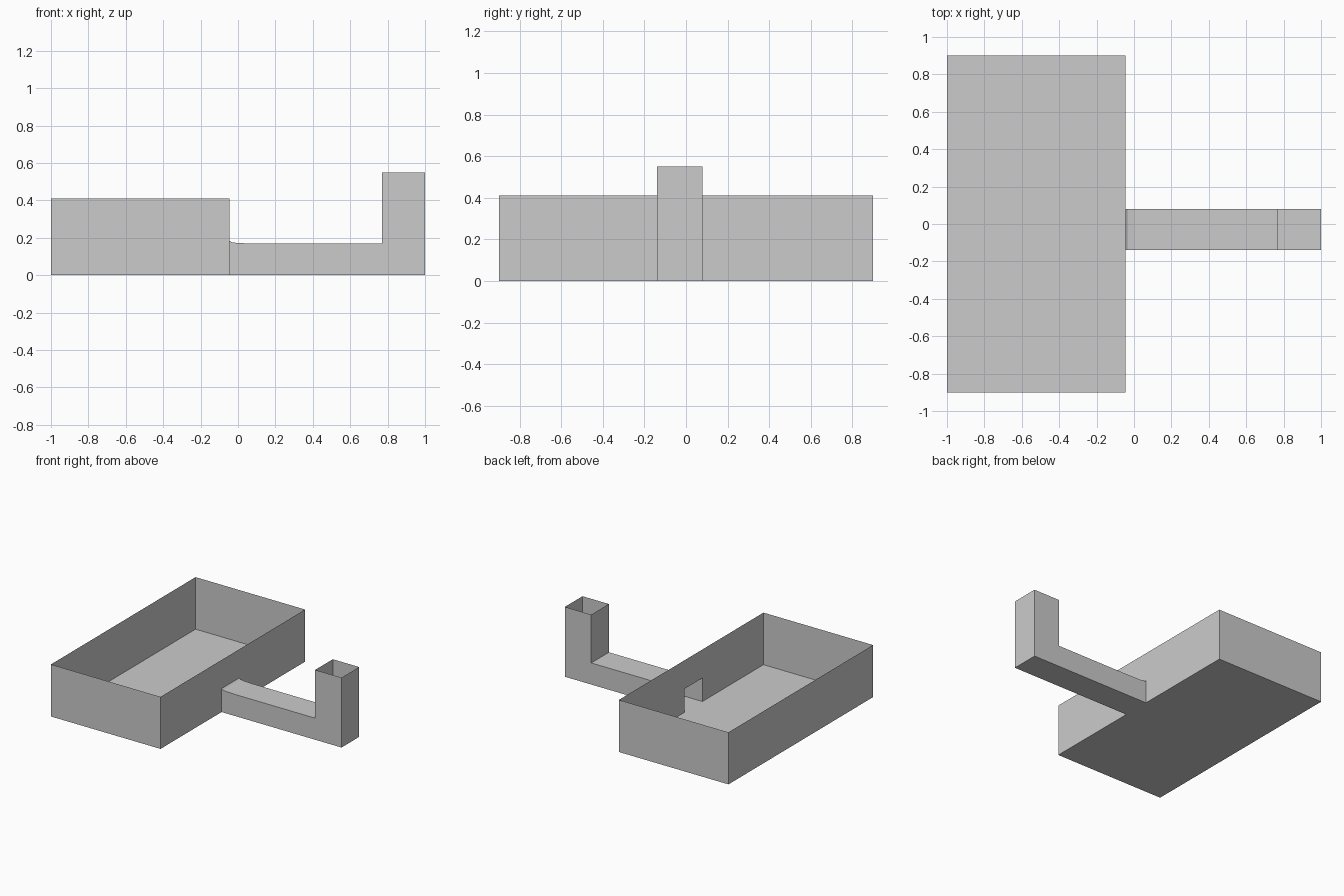
import bpy

if "Cube" in bpy.data.objects:
    bpy.data.objects.remove(bpy.data.objects["Cube"])

Y0, Y1 = -0.14, 0.08      # channel side planes
XW = -0.045               # basin wall that meets the channel


def sheet(name, faces):
    """Build one flat-faced sheet object, sharing coincident corners."""
    index, polys = {}, []
    for face in faces:
        polys.append([index.setdefault(tuple(p), len(index)) for p in face])
    mesh = bpy.data.meshes.new(name)
    mesh.from_pydata(list(index), [], polys)
    mesh.update()
    obj = bpy.data.objects.new(name, mesh)
    bpy.context.collection.objects.link(obj)
    return obj


# Open basin: floor, three plain walls and one wall with a doorway
X0, YB, H, D = -1.0, 0.9, 0.41, 0.185
sheet("basin", [
    [(X0, -YB, 0), (X0, YB, 0), (XW, YB, 0), (XW, Y1, 0), (XW, Y0, 0), (XW, -YB, 0)],
    [(X0, -YB, 0), (XW, -YB, 0), (XW, -YB, H), (X0, -YB, H)],
    [(XW, YB, 0), (X0, YB, 0), (X0, YB, H), (XW, YB, H)],
    [(X0, YB, 0), (X0, -YB, 0), (X0, -YB, H), (X0, YB, H)],
    [(XW, -YB, 0), (XW, Y0, 0), (XW, Y0, D), (XW, Y1, D), (XW, Y1, 0),
     (XW, YB, 0), (XW, YB, H), (XW, -YB, H)],
])

# Channel: rectangular tube with a slightly raised mouth and section seams
stations = [(XW, D), (-0.035, 0.177), (0.0, 0.172), (0.068, 0.17), (0.277, 0.17),
            (0.51, 0.17), (0.77, 0.17)]
faces = []
for (xa, za), (xb, zb) in zip(stations, stations[1:]):
    faces += [
        [(xa, Y0, 0), (xb, Y0, 0), (xb, Y0, zb), (xa, Y0, za)],
        [(xb, Y1, 0), (xa, Y1, 0), (xa, Y1, za), (xb, Y1, zb)],
        [(xa, Y0, za), (xb, Y0, zb), (xb, Y1, zb), (xa, Y1, za)],
        [(xa, Y1, 0), (xb, Y1, 0), (xb, Y0, 0), (xa, Y0, 0)],
    ]
sheet("channel", faces)

# Upright shaft: open at the top and toward the channel
XA, XB, ZC, T = 0.77, 1.0, 0.17, 0.55
sheet("shaft", [
    [(XA, Y0, 0), (XB, Y0, 0), (XB, Y0, T), (XA, Y0, T), (XA, Y0, ZC)],
    [(XB, Y1, 0), (XA, Y1, 0), (XA, Y1, ZC), (XA, Y1, T), (XB, Y1, T)],
    [(XB, Y0, 0), (XB, Y1, 0), (XB, Y1, T), (XB, Y0, T)],
    [(XA, Y1, ZC), (XA, Y0, ZC), (XA, Y0, T), (XA, Y1, T)],
    [(XA, Y1, 0), (XB, Y1, 0), (XB, Y0, 0), (XA, Y0, 0)],
])
